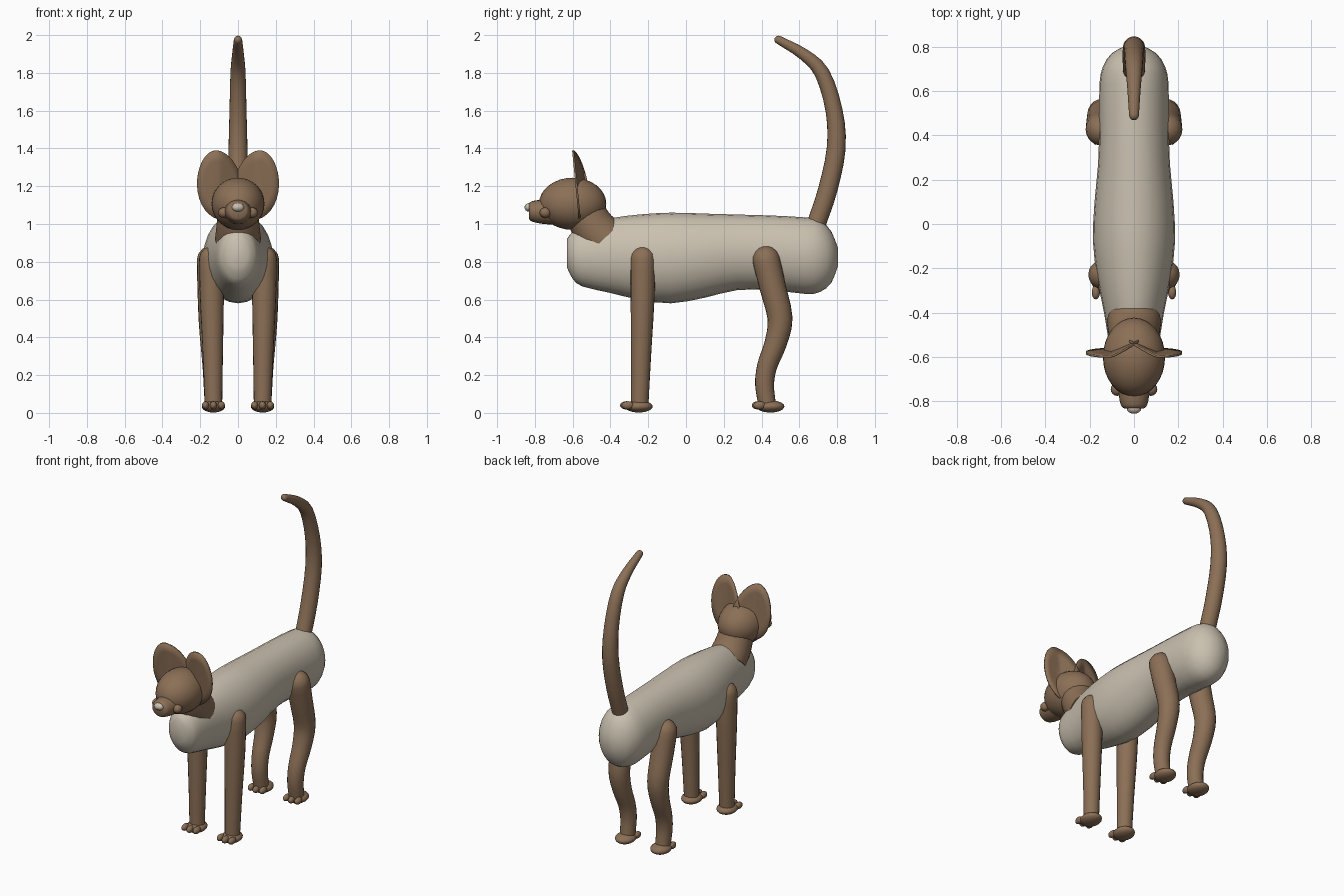
import bpy, bmesh, math
from mathutils import Vector

cube = bpy.data.objects.get("Cube")
if cube:
    bpy.data.objects.remove(cube, do_unlink=True)


def material(name, rgb):
    m = bpy.data.materials.new(name)
    m.use_nodes = True
    m.diffuse_color = (*rgb, 1)
    m.node_tree.nodes["Principled BSDF"].inputs["Base Color"].default_value = (*rgb, 1)
    return m


brown = material("brown fur", (0.26, 0.16, 0.093))
cream = material("cream fur", (0.59, 0.53, 0.43))


def finish(name, bm, mat, angle=50):
    bmesh.ops.recalc_face_normals(bm, faces=bm.faces)
    mesh = bpy.data.meshes.new(name)
    bm.to_mesh(mesh)
    bm.free()
    mesh.materials.append(mat)
    ob = bpy.data.objects.new(name, mesh)
    bpy.context.collection.objects.link(ob)
    bpy.ops.object.select_all(action="DESELECT")
    ob.select_set(True)
    bpy.context.view_layer.objects.active = ob
    bpy.ops.object.shade_smooth_by_angle(angle=math.radians(angle))
    return ob


def skin(rings, cap_last=True):
    """Bridge rings of points into one skin."""
    bm = bmesh.new()
    loops = [[bm.verts.new(p) for p in ring] for ring in rings]
    n = len(loops[0])
    for a, b in zip(loops, loops[1:]):
        for i in range(n):
            j = (i + 1) % n
            bm.faces.new((a[i], a[j], b[j], b[i]))
    bm.faces.new(loops[0])
    if cap_last:
        bm.faces.new(loops[-1])
    return bm


def smooth_path(pts, steps):
    """Catmull-Rom resampling of stations (x, y, z, half width, half height)."""
    pts = [Vector(p) for p in pts]
    ext = [2 * pts[0] - pts[1]] + pts + [2 * pts[-1] - pts[-2]]
    out = []
    for p0, p1, p2, p3 in zip(ext, ext[1:], ext[2:], ext[3:]):
        for k in range(steps):
            t = k / steps
            out.append(0.5 * (2 * p1 + (p2 - p0) * t
                              + (2 * p0 - 5 * p1 + 4 * p2 - p3) * t * t
                              + (3 * p1 - p0 - 3 * p2 + p3) * t ** 3))
    return out + [pts[-1]]


def loft(name, stations, mat, steps=3, sides=20, axis=None, dome=False, dome_end=False):
    path = smooth_path(stations, steps)
    rows = []
    for i, p in enumerate(path):
        d = path[min(i + 1, len(path) - 1)] - path[max(i - 1, 0)]
        t = axis or Vector((0, d[1], d[2])).normalized()
        rows.append((Vector(p[:3]), t, p[3], p[4]))
    # Rounded ends
    arcs = [math.radians(a) for a in (25, 50, 70, 85)]

    def cap(row, sign):
        c, t, w, h = row
        return [(c + t * sign * h * math.sin(a), t, w * math.cos(a), h * math.cos(a)) for a in arcs]
    if dome:
        rows = cap(rows[0], -1)[::-1] + rows
    if dome_end:
        rows += cap(rows[-1], 1)
    rings = []
    for c, t, w, h in rows:
        side = Vector((1, 0, 0))
        up = side.cross(t)
        rings.append([c + side * w * math.cos(a) + up * h * math.sin(a)
                      for a in (math.tau * k / sides for k in range(sides))])
    return finish(name, skin(rings), mat)


def ball(name, centre, radii, mat, seg=24):
    bm = bmesh.new()
    bmesh.ops.create_uvsphere(bm, u_segments=seg, v_segments=seg // 2, radius=1)
    for v in bm.verts:
        v.co = Vector([c + r * q for c, r, q in zip(centre, radii, v.co)])
    return finish(name, bm, mat)


# Body: stations along y given as (y, bottom, top, half width)
trunk = [(-0.63, 0.77, 0.92, 0.05), (-0.60, 0.71, 0.96, 0.09), (-0.55, 0.67, 0.99, 0.11),
         (-0.4, 0.635, 1.03, 0.135), (-0.25, 0.60, 1.05, 0.165), (-0.08, 0.58, 1.06, 0.185),
         (0.1, 0.61, 1.055, 0.178), (0.27, 0.65, 1.05, 0.162), (0.45, 0.65, 1.045, 0.157),
         (0.63, 0.63, 1.035, 0.156), (0.71, 0.64, 1.02, 0.14), (0.77, 0.69, 0.96, 0.1),
         (0.805, 0.78, 0.87, 0.035)]
loft("body", [(0, y, (b + t) / 2, w, (t - b) / 2) for y, b, t, w in trunk],
     cream, steps=2, sides=24, axis=Vector((0, 1, 0)))

# Tail
tail = [(0.69, 1.0, 0.05), (0.75, 1.18, 0.051), (0.795, 1.4, 0.05), (0.784, 1.6, 0.045),
        (0.72, 1.8, 0.04), (0.62, 1.9, 0.031), (0.49, 1.975, 0.022)]
loft("tail", [(0, y, z, r, r) for y, z, r in tail], brown, dome_end=True)

# Neck, head, muzzle and nose
neck = [(-0.435, 0.92, 0.122), (-0.49, 0.98, 0.115), (-0.54, 1.07, 0.105)]
loft("neck", [(0, y, z, r, r) for y, z, r in neck], brown)
ball("head", (0, -0.6, 1.107), (0.14, 0.178, 0.138), brown, 32)
muzzle = [(-0.68, 1.065, 0.07), (-0.76, 1.065, 0.064), (-0.815, 1.067, 0.054), (-0.832, 1.068, 0.04)]
loft("muzzle", [(0, y, z, r * 1.1, r) for y, z, r in muzzle], brown, axis=Vector((0, -1, 0)))
ball("nose", (0, -0.83, 1.088), (0.033, 0.025, 0.023), cream, 16)


def ear(name, s):
    """Thin curved leaf whose inner edge sweeps back over the head."""
    rings = []
    for k in (0.06, 0.35, 0.7, 1):
        ring = []
        for i in range(32):
            a = math.tau * i / 32
            u, v = k * math.cos(a), k * math.sin(a)
            x = 0.095 + 0.122 * u * (1 - 0.12 * v) + 0.02 * v
            z = 1.205 + 0.185 * v
            y = -0.58 + 0.055 * max(0, (0.1 - x) / 0.12) - 0.018 * v
            ring.append((s * x, y, z))
        rings.append(ring)
    ob = finish(name, skin(rings, cap_last=False), brown, 60)
    thick = ob.modifiers.new("thickness", "SOLIDIFY")
    thick.thickness = 0.01
    thick.offset = 0


fore = [(0.14, -0.228, 0.815, 0.066), (0.138, -0.23, 0.6, 0.063),
        (0.133, -0.238, 0.3, 0.053), (0.13, -0.245, 0.04, 0.046)]
hind = [(0.145, 0.425, 0.81, 0.073), (0.145, 0.458, 0.67, 0.07), (0.143, 0.498, 0.5, 0.066),
        (0.14, 0.475, 0.37, 0.059), (0.135, 0.43, 0.25, 0.053), (0.132, 0.416, 0.15, 0.05),
        (0.13, 0.43, 0.04, 0.046)]

for side, s in (("left", 1), ("right", -1)):
    ear(side + "_ear", s)
    ball(side + "_whisker_pad", (s * 0.075, -0.745, 1.06), (0.03, 0.03, 0.028), brown, 16)
    # Legs with feet and toes
    for end, path, foot_y in (("front", fore, -0.25), ("hind", hind, 0.447)):
        tag = f"{side}_{end}_"
        loft(tag + "leg", [(s * x, y, z, r, r) for x, y, z, r in path], brown, dome=True)
        ball(tag + "foot", (s * 0.13, foot_y, 0.034), (0.062, 0.074, 0.032), brown)
        for n, dx in enumerate((-0.042, 0, 0.042)):
            ball(f"{tag}toe_{n + 1}", (s * (0.13 + dx), foot_y - 0.058 - (0.008 if dx == 0 else 0), 0.04),
                 (0.019, 0.033, 0.022), brown, 14)
